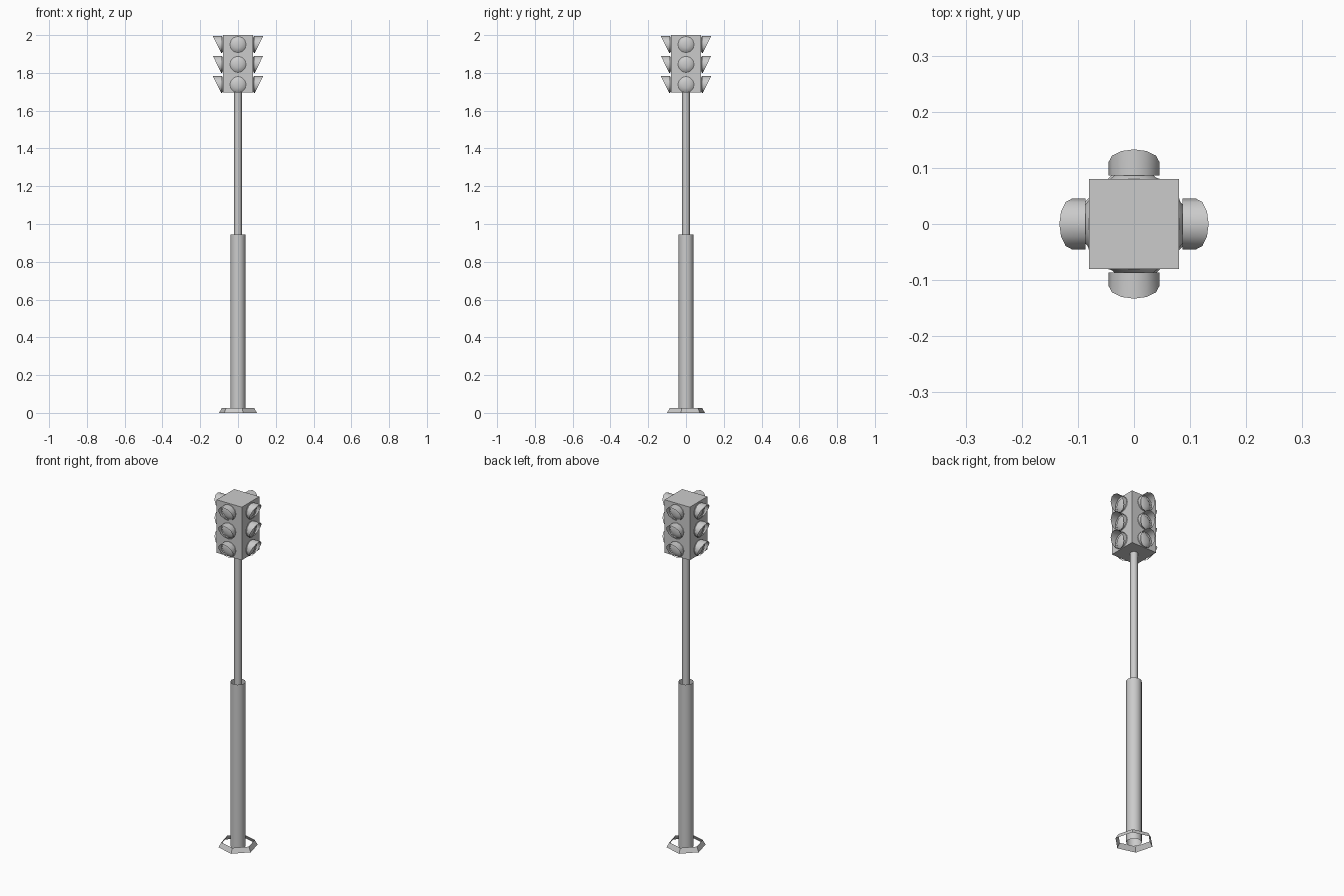
import bpy, bmesh
from math import sin, cos, pi, radians
from mathutils import Matrix

if "Cube" in bpy.data.objects:
    bpy.data.objects.remove(bpy.data.objects["Cube"])


def make_object(name, verts, faces, smooth=True):
    mesh = bpy.data.meshes.new(name)
    mesh.from_pydata(verts, [], faces)
    bm = bmesh.new()
    bm.from_mesh(mesh)
    bmesh.ops.recalc_face_normals(bm, faces=bm.faces)
    for f in bm.faces:
        f.smooth = smooth
    bm.to_mesh(mesh)
    bm.free()
    obj = bpy.data.objects.new(name, mesh)
    bpy.context.collection.objects.link(obj)
    return obj


def bridge(rings):
    """Join equal-length closed loops into an open sheet."""
    n = len(rings[0])
    verts = [v for ring in rings for v in ring]
    faces = [(k * n + i, k * n + (i + 1) % n,
              (k + 1) * n + (i + 1) % n, (k + 1) * n + i)
             for k in range(len(rings) - 1) for i in range(n)]
    return verts, faces


def tube(name, profile, sides, turn=0.0, smooth=True):
    """Open lathe around z from (radius, z) points."""
    rings = [[(r * cos(turn + 2 * pi * i / sides),
               r * sin(turn + 2 * pi * i / sides), z) for i in range(sides)]
             for r, z in profile]
    return make_object(name, *bridge(rings), smooth)


# Open hexagonal foot collar and the two-stage pole
tube("foot_collar", [(0.1035, 0.0), (0.088, 0.027)], 6, radians(45), False)
tube("lower_pole", [(0.04, 0.0), (0.04, 0.945)], 12)
tube("upper_pole", [(0.02, 0.90), (0.02, 1.70)], 12)

# Square signal housing
HALF, BOTTOM, TOP = 0.08, 1.695, 2.0
bm = bmesh.new()
bmesh.ops.create_cube(bm, size=1.0, matrix=Matrix.Translation((0, 0, (BOTTOM + TOP) / 2))
                      @ Matrix.Diagonal((2 * HALF, 2 * HALF, TOP - BOTTOM, 1)))
mesh = bpy.data.meshes.new("signal_housing")
bm.to_mesh(mesh)
bm.free()
bpy.context.collection.objects.link(bpy.data.objects.new("signal_housing", mesh))

# Lamps: a shallow domed lens inside a slant-cut round visor, on all four sides
SIDES, R = 12, 0.045
angles = [2 * pi * i / SIDES for i in range(SIDES)]


def lens_ring(r, depth):
    return [(r * cos(a), -depth, r * sin(a)) for a in angles]


for side_index, side in enumerate(("front", "right", "back", "left")):
    for lamp, z in (("lower", 1.738), ("middle", 1.845), ("upper", 1.95)):
        place = Matrix.Rotation(side_index * pi / 2, 4, 'Z') @ Matrix.Translation((0, 0, z))

        verts, faces = bridge([lens_ring(0.043, 0.080), lens_ring(0.034, 0.087),
                               lens_ring(0.018, 0.092)])
        faces.append(tuple(range(2 * SIDES, 3 * SIDES)))
        lens = make_object(f"{side}_{lamp}_lens", verts, faces)
        lens.data.transform(place)

        back = lens_ring(R, 0.086)
        lip = [(R * cos(a), -(0.111 + 0.022 * sin(a)), R * sin(a)) for a in angles]
        visor = make_object(f"{side}_{lamp}_visor", *bridge([back, lip]))
        visor.data.transform(place)
